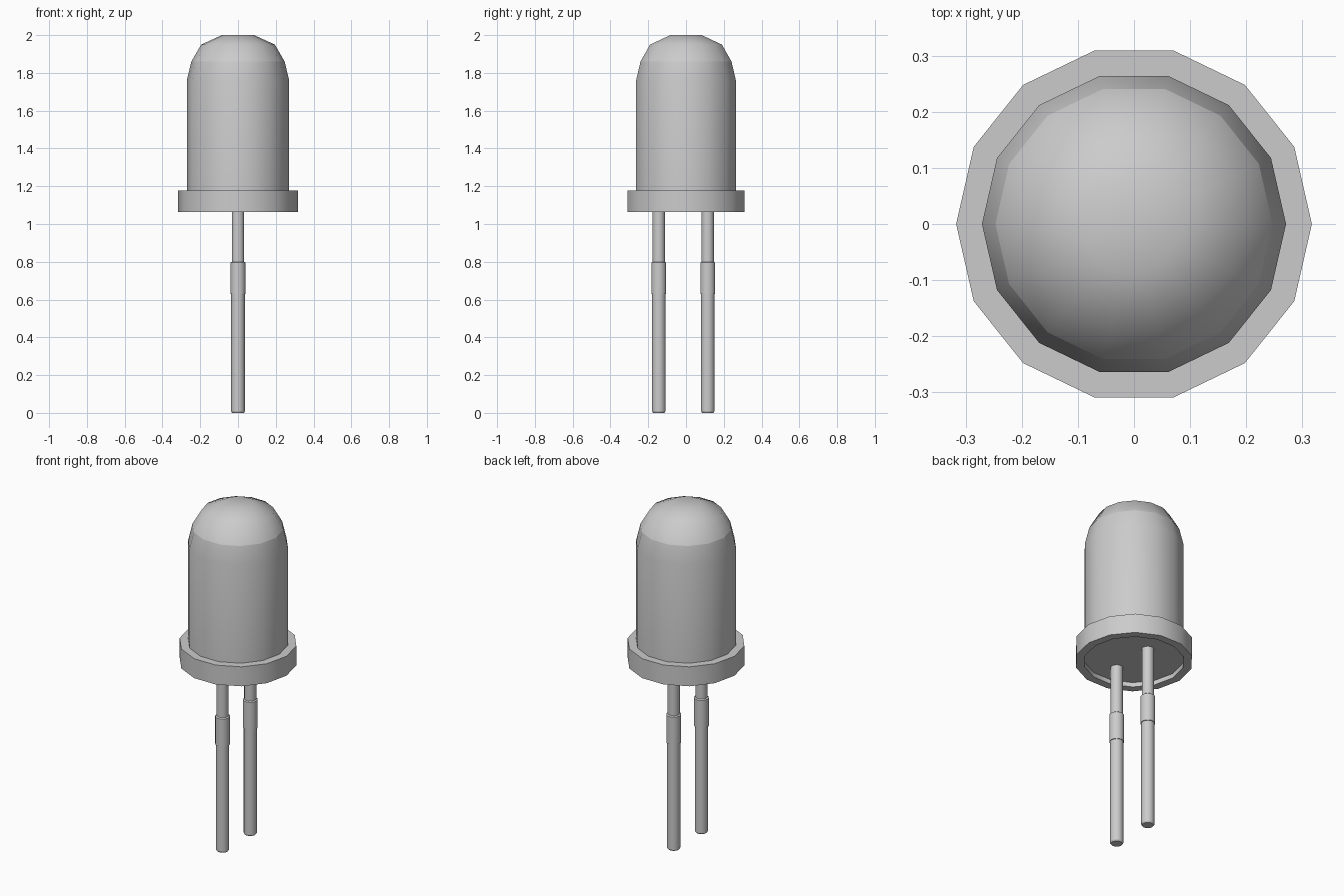
import bpy, bmesh, math

cube = bpy.data.objects.get("Cube")
if cube:
    bpy.data.objects.remove(cube, do_unlink=True)

grey = bpy.data.materials.new("light grey")
grey.use_nodes = True
grey.diffuse_color = (0.6, 0.6, 0.6, 1)
grey.node_tree.nodes["Principled BSDF"].inputs["Base Color"].default_value = (0.6, 0.6, 0.6, 1)


def lathe(name, profile, sides, y=0, sharp=(), closed=False):
    """Turn (radius, height) points round z; list of sharp ring indices."""
    bm = bmesh.new()
    rings = []
    for r, z in profile:
        if r == 0:
            rings.append([bm.verts.new((0, y, z))] * sides)
        else:
            angles = [math.tau * i / sides for i in range(sides)]
            rings.append([bm.verts.new((r * math.cos(a), y + r * math.sin(a), z)) for a in angles])
    pairs = list(zip(rings, rings[1:]))
    if closed:
        pairs.append((rings[-1], rings[0]))
    for low, high in pairs:
        for i in range(sides):
            j = (i + 1) % sides
            corners = dict.fromkeys([low[i], low[j], high[j], high[i]])
            bm.faces.new(list(corners)).smooth = True
    bmesh.ops.recalc_face_normals(bm, faces=bm.faces)
    for k in sharp:
        for i in range(sides):
            bm.edges.get((rings[k][i], rings[k][(i + 1) % sides])).smooth = False
    mesh = bpy.data.meshes.new(name)
    bm.to_mesh(mesh)
    bm.free()
    mesh.materials.append(grey)
    obj = bpy.data.objects.new(name, mesh)
    bpy.context.collection.objects.link(obj)
    return obj


# Bulb: straight barrel with a faceted outline dome
lathe("bulb", [(0, 1.09), (0.271, 1.09), (0.271, 1.76), (0.247, 1.86),
               (0.195, 1.95), (0.085, 2.0), (0, 2.0)], 14, sharp=(1, 3))

# Rim: open ring round the foot of the bulb, leaving a shallow recess below
lathe("rim", [(0.27, 1.063), (0.317, 1.063), (0.317, 1.178), (0.27, 1.178)],
      14, sharp=range(4), closed=True)

# Two wire legs, each with a slightly wider collar
for side, y in (("front", -0.144), ("back", 0.115)):
    lathe(side + "_leg", [(0, 0), (0.031, 0), (0.036, 0.008), (0.036, 0.63),
                          (0.04, 0.63), (0.04, 0.795), (0.033, 0.8),
                          (0.033, 1.1), (0, 1.1)], 14, y, sharp=range(1, 8))
